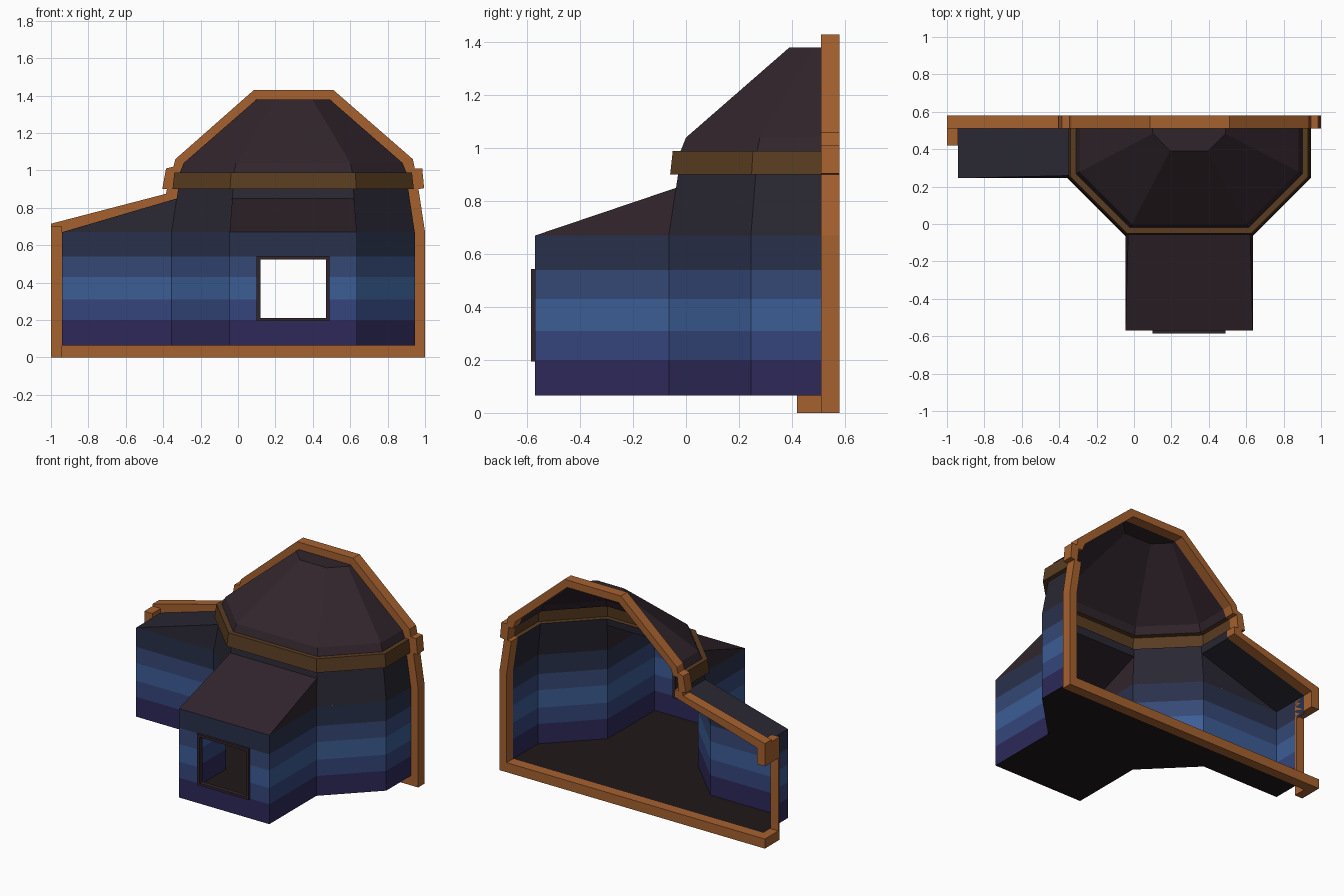
import bpy, bmesh

if "Cube" in bpy.data.objects:
    bpy.data.objects.remove(bpy.data.objects["Cube"])

CX, CY, CUT = 0.295, 0.585, 0.51   # octagon centre and the plane that cuts the hut open


def material(name, rgb):
    m = bpy.data.materials.new(name)
    m.diffuse_color = (*rgb, 1)
    m.use_nodes = True
    m.node_tree.nodes["Principled BSDF"].inputs["Base Color"].default_value = m.diffuse_color
    return m


TRIM = material("trim_brown", (0.38, 0.12, 0.028))
BAND = material("band_brown", (0.10, 0.045, 0.015))
ROOF = material("roof_dark", (0.03, 0.018, 0.025))
DARK = material("wall_dark", (0.022, 0.02, 0.032))
FLOOR = material("floor_dark", (0.015, 0.009, 0.01))
WALLS = [material("wall_%d" % i, c) for i, c in enumerate([
    (0.026, 0.022, 0.10), (0.035, 0.06, 0.20), (0.045, 0.11, 0.30),
    (0.035, 0.065, 0.18), (0.022, 0.03, 0.07)])]


def build(name, faces, mats):
    """faces: list of (points, material index)"""
    bm = bmesh.new()
    for pts, mi in faces:
        bm.faces.new([bm.verts.new(p) for p in pts]).material_index = mi
    bmesh.ops.remove_doubles(bm, verts=bm.verts, dist=0.0005)
    bmesh.ops.recalc_face_normals(bm, faces=bm.faces)
    me = bpy.data.meshes.new(name)
    bm.to_mesh(me)
    bm.free()
    for m in mats:
        me.materials.append(m)
    ob = bpy.data.objects.new(name, me)
    bpy.context.collection.objects.link(ob)
    return ob


def ring(a, z):
    """Cut octagon outline with half-width a at height z, left to right"""
    h = a * 0.523
    return [(CX - a, CUT, z), (CX - a, CY - h, z), (CX - h, CY - a, z),
            (CX + h, CY - a, z), (CX + a, CY - h, z), (CX + a, CUT, z)]


def skin(rings, mi=0, skip=()):
    return [((r[i], r[i + 1], s[i + 1], s[i]), mi)
            for r, s in zip(rings, rings[1:])
            for i in range(len(r) - 1) if i not in skip]


def strip_frame(name, inner, outer, y0, y1, mat, closed=False):
    """Square-section frame between two xz outlines, from y0 to y1"""
    secs = [((a[0], y0, a[1]), (b[0], y0, b[1]), (b[0], y1, b[1]), (a[0], y1, a[1]))
            for a, b in zip(inner, outer)]
    faces = [] if closed else [(secs[0], 0), (secs[-1], 0)]
    for s, t in zip(secs, secs[1:] + secs[:1] if closed else secs[1:]):
        faces += [((s[k], s[(k + 1) % 4], t[(k + 1) % 4], t[k]), 0) for k in range(4)]
    return build(name, faces, [mat])


def box(name, x, y, z, mat):
    return strip_frame(name, [(x[0], z[0]), (x[0], z[1])],
                       [(x[1], z[0]), (x[1], z[1])], y[0], y[1], mat)


# Lower walls of octagon and both wings, with the window openings left out
path = [(-.94, CUT), (-.94, .42), (-.94, .245), (-.355, .245), (-.045, -.065),
        (-.045, -.57), (.10, -.57), (.49, -.57), (.635, -.57), (.635, -.065),
        (.945, .245), (.945, CUT)]
levels = [.065, .20, .31, .43, .54, .67]
faces = []
for i, (z0, z1) in enumerate(zip(levels, levels[1:])):
    skip = {4: (), 0: (0,)}.get(i, (0, 6))
    faces += skin([[(*p, z0) for p in path], [(*p, z1) for p in path]], i, skip)
build("lower_walls", faces, WALLS)

# Floor
build("floor", [([(*p, .065) for p in path], 0)], [FLOOR])

# Upper walls tapering to the band
low, mid, high = ring(.65, .67), ring(.6226, .85), ring(.615, .90)
build("upper_walls", skin([low, mid], 0, (0, 2)) + skin([mid, high]), [DARK])

# Sloping wing roofs with their triangular cheeks
fl, fr = (-.045, -.57, .67), (.635, -.57, .67)
build("front_wing_roof", [((fl, fr, mid[3], mid[2]), 0),
                          ((fl, low[2], mid[2]), 0), ((fr, low[3], mid[3]), 0)], [ROOF])
lb, lf = (-.94, CUT, .67), (-.94, .245, .67)
build("side_wing_roof", [((lb, lf, mid[1], mid[0]), 0),
                         ((lf, low[1], mid[1]), 0)], [DARK])

# Projecting band and the dome
build("band", skin([high, ring(.645, .90), ring(.635, .99), ring(.605, .99)]), [BAND])
top = ring(.195, 1.38)
build("dome", skin([ring(.605, .99), ring(.585, 1.04), top]) + [(top, 0)], [ROOF])

# Front window frame
rect = lambda x0, x1, z0, z1: [(x0, z0), (x1, z0), (x1, z1), (x0, z1)]
strip_frame("window_frame", rect(.12, .47, .212, .525), rect(.10, .49, .195, .543),
            -.585, -.555, ROOF, closed=True)

# Trim that follows the cut edge
inner = [(-.94, .56), (-.94, .67), (-.32, .85), (-.32, .90), (-.35, .90), (-.34, .99),
         (-.31, .99), (-.29, 1.04), (.10, 1.38), (.49, 1.38), (.88, 1.04), (.90, .99),
         (.93, .99), (.94, .90), (.91, .90), (.945, .67), (.945, .065), (-.94, .065)]
outer = [(-1, .56), (-1, .715), (-.385, .875), (-.38, .90), (-.405, .90), (-.385, 1.01),
         (-.345, 1.02), (-.335, 1.06), (.085, 1.43), (.51, 1.43), (.935, 1.06), (.945, 1.01),
         (.985, 1.01), (.995, .905), (.965, .90), (1, .67), (1, 0), (-1, 0)]
strip_frame("cut_edge_trim", inner, outer, CUT, .58, TRIM)

# Trim wrapping round the half window at the side wing end
box("side_window_head", (-1, -.94), (.42, CUT), (.56, .70), TRIM)
box("side_window_post", (-1, -.94), (.42, .435), (.03, .56), TRIM)
box("side_window_sill", (-1, -.94), (.42, .58), (0, .065), TRIM)
